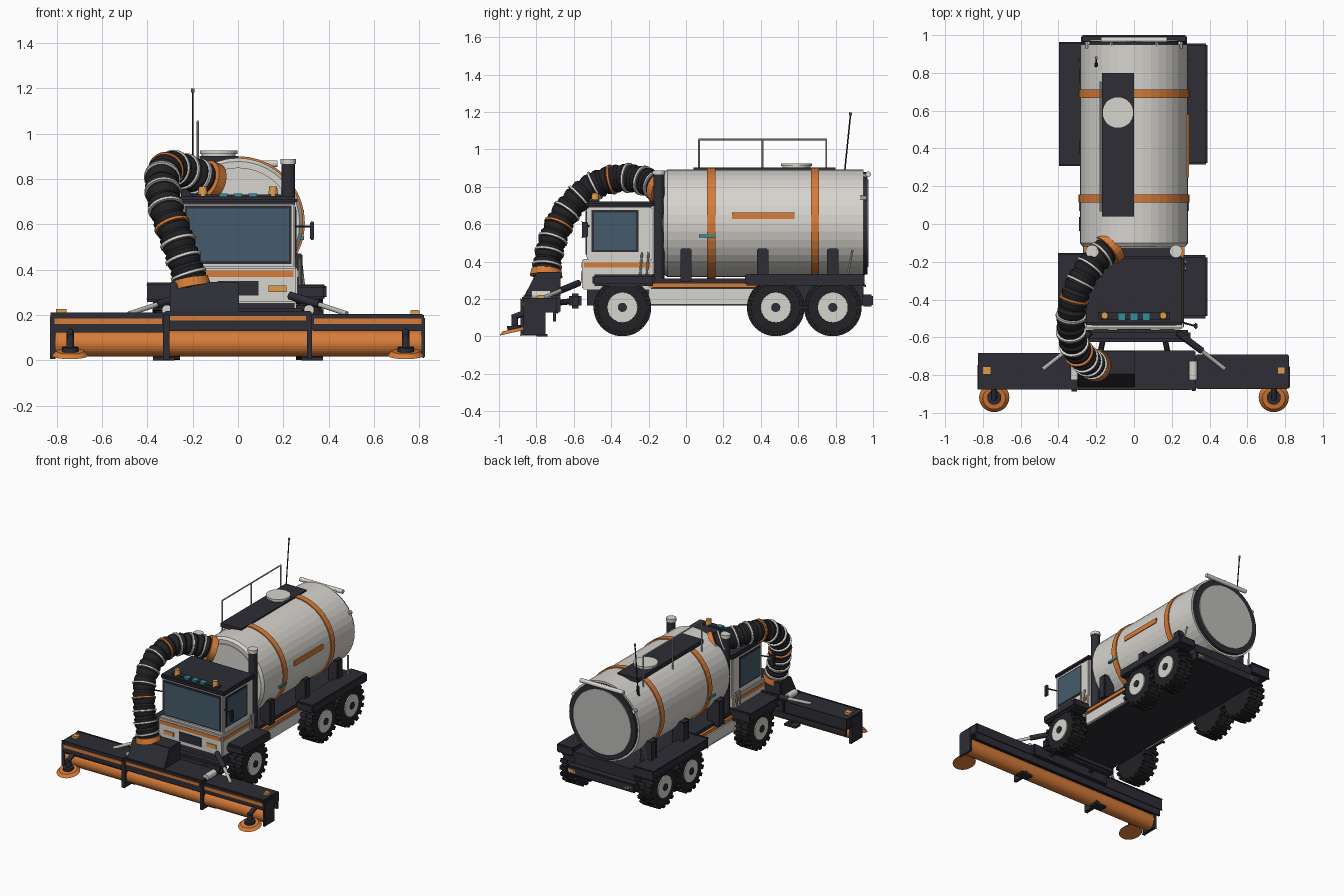
import bpy, bmesh, math
from mathutils import Vector, Matrix

cube = bpy.data.objects.get("Cube")
if cube:
    bpy.data.objects.remove(cube, do_unlink=True)


def material(name, r, g, b):
    m = bpy.data.materials.new(name)
    m.use_nodes = True
    m.diffuse_color = (r, g, b, 1)
    m.node_tree.nodes["Principled BSDF"].inputs["Base Color"].default_value = (r, g, b, 1)
    return m


WHITE = material("off white paint", .68, .66, .62)
ORANGE = material("orange paint", .68, .2, .04)
DARK = material("charcoal paint", .026, .026, .036)
RUBBER = material("black rubber", .016, .016, .019)
GLASS = material("blue grey glass", .06, .105, .145)
AMBER = material("amber lamp", .72, .34, .08)
TEAL = material("teal lamp", .03, .28, .34)
METAL = material("light metal", .5, .5, .48)


def finish(name, bm, mat):
    bmesh.ops.recalc_face_normals(bm, faces=bm.faces)
    mesh = bpy.data.meshes.new(name)
    bm.to_mesh(mesh)
    bm.free()
    mesh.materials.append(mat)
    ob = bpy.data.objects.new(name, mesh)
    bpy.context.collection.objects.link(ob)
    return ob


def box(name, mat, xs, ys, zs, bevel=0, pair=False, taper=None):
    """Box from ranges; pair adds the mirrored twin, taper moves the top front edge."""
    for s in ((1, -1) if pair else (1,)):
        bm = bmesh.new()
        bmesh.ops.create_cube(bm, size=1)
        for v in bm.verts:
            front_top = v.co.y < 0 and v.co.z > 0
            v.co = [r[0] + (c + .5) * (r[1] - r[0]) for r, c in zip((xs, ys, zs), v.co)]
            if taper and front_top:
                v.co.y += taper
            v.co.x *= s
        if bevel:
            bmesh.ops.bevel(bm, geom=bm.edges[:], offset=bevel, segments=2, affect='EDGES')
        finish(name, bm, mat)


def rod(name, mat, a, b, r, r2=None, n=20, pair=False):
    """Round bar or cone between two points."""
    for s in ((1, -1) if pair else (1,)):
        p, q = Vector(a), Vector(b)
        p.x *= s
        q.x *= s
        bm = bmesh.new()
        bmesh.ops.create_cone(bm, cap_ends=True, segments=n, radius1=r,
                              radius2=r if r2 is None else r2, depth=(q - p).length)
        turn = (q - p).to_track_quat('Z', 'Y').to_matrix().to_4x4()
        bm.transform(Matrix.Translation((p + q) / 2) @ turn)
        finish(name, bm, mat)


def disc(name, mat, y0, y1, r, r2=None, x=0, z=.605, n=40):
    rod(name, mat, (x, y0, z), (x, y1, z), r, r2, n)


# Chassis, side sills and bumpers
box("chassis", DARK, (-.25, .25), (-.53, .95), (.165, .31))
box("side_sill", WHITE, (.24, .265), (-.2, .4), (.17, .255), .005, True)
box("sill_stripe", ORANGE, (.24, .268), (-.2, .4), (.262, .285), 0, True)
box("front_bumper", DARK, (-.3, .3), (-.625, -.56), (.15, .23), .015)
box("rear_bumper", DARK, (-.28, .28), (.94, 1), (.16, .225), .008)
box("rear_lamp", AMBER, (.2, .26), (.99, 1), (.18, .205), 0, True)

# Fenders
box("front_fender", DARK, (.25, .39), (-.5, -.165), (.27, .332), .012, True)
box("rear_fender", DARK, (.25, .39), (.315, .955), (.272, .335), .008, True)

# Wheels with lugged tyres
for s in (1, -1):
    for y in (-.34, .48, .785):
        bm = bmesh.new()
        bmesh.ops.create_cone(bm, cap_ends=True, segments=32, radius1=.146, radius2=.146, depth=.115)
        rim = [e for e in bm.edges if abs(e.verts[0].co.z - e.verts[1].co.z) < .01]
        bmesh.ops.bevel(bm, geom=rim, offset=.014, segments=2, affect='EDGES')
        for k in range(36):
            ang = (k // 2 + (k % 2) * .5) * math.tau / 18
            lug = Matrix.Rotation(ang, 4, 'Z') @ Matrix.Translation((.143, 0, .032 * (1 if k % 2 else -1)))
            bmesh.ops.create_cube(bm, size=1, matrix=lug @ Matrix.Diagonal((.022, .026, .055, 1)))
        bm.transform(Matrix.Translation((s * .315, y, .155)) @ Matrix.Rotation(math.pi / 2, 4, 'Y'))
        finish("tyre", bm, RUBBER)
        rod("wheel_disc", WHITE, (s * .3, y, .155), (s * .38, y, .155), .085, .08, 24)
        rod("wheel_hub", DARK, (s * .3, y, .155), (s * .386, y, .155), .025, n=12)

# Tank
disc("tank_shell", WHITE, -.1, .95, .287)
disc("tank_front_cap", WHITE, -.12, -.1, .272, .287)
disc("tank_front_panel", WHITE, -.128, -.1, .245)
disc("tank_rear_rim", DARK, .94, .97, .273)
disc("tank_rear_door", METAL, .95, .977, .235)
for y in (.135, .69):
    disc("tank_band", ORANGE, y - .022, y + .022, .295)
box("tank_side_stripe", ORANGE, (.28, .291), (.245, .58), (.627, .663))
box("tank_marker", TEAL, (.27, .292), (.07, .155), (.53, .545), 0, True)
for y in (0, .41, .785):
    box("tank_saddle", DARK, (.2, .285), (y - .03, y + .03), (.29, .47), .006, True)
rod("rear_grab_bar", WHITE, (-.175, .975, .867), (.175, .975, .867), .015, n=12)
rod("rear_bar_bracket", WHITE, (.12, .94, .855), (.12, .98, .865), .01, n=8, pair=True)
rod("rear_handle", METAL, (.29, .865, .33), (.275, .89, .46), .006, n=8, pair=True)
rod("rear_latch", WHITE, (.245, .93, .74), (.245, .965, .74), .014, n=10, pair=True)

# Catwalk, hatch, railing and aerial
box("catwalk", DARK, (-.17, 0), (.04, .8), (.872, .902))
rod("hatch", WHITE, (-.085, .59, .895), (-.085, .59, .915), .075, n=28)
rod("hatch_lid", WHITE, (-.085, .59, .91), (-.085, .59, .925), .083, n=28)
for y in (.07, .41, .75):
    rod("railing_post", METAL, (-.178, y, .82), (-.178, y, 1.053), .005, n=8)
rod("railing_top", METAL, (-.178, .066, 1.053), (-.178, .754, 1.053), .005, n=8)
rod("aerial", DARK, (-.2, .84, .8), (-.2, .88, 1.19), .004, n=8)
rod("aerial_base", DARK, (-.2, .84, .8), (-.2, .846, .87), .01, n=10)
rod("aerial_tip", ORANGE, (-.2, .879, 1.182), (-.2, .881, 1.198), .008, n=8)

# Exhaust stacks
rod("exhaust_stack", DARK, (.222, -.145, .31), (.222, -.145, .87), .03, pair=True)
rod("exhaust_cap", WHITE, (.222, -.145, .865), (.222, -.145, .888), .034, pair=True)

# Cab
box("cab_lower", WHITE, (-.262, .262), (-.555, -.18), (.25, .415), .008)
box("cab_upper", WHITE, (-.252, .252), (-.528, -.18), (.4, .695), .008)
box("cab_roof", DARK, (-.262, .262), (-.535, -.17), (.688, .722), .01)
box("windshield_frame", DARK, (-.237, .237), (-.533, -.52), (.425, .682))
box("windshield", GLASS, (-.225, .225), (-.537, -.52), (.437, .67))
box("side_window_frame", DARK, (.24, .255), (-.505, -.255), (.45, .675), 0, True)
box("side_window", GLASS, (.24, .258), (-.493, -.267), (.462, .663), 0, True)
box("cab_front_stripe", ORANGE, (-.245, .245), (-.559, -.54), (.368, .395))
box("cab_side_stripe", ORANGE, (.25, .266), (-.545, -.19), (.368, .395), 0, True)
box("grille", DARK, (-.09, .09), (-.56, -.54), (.285, .35))
box("headlight", AMBER, (.135, .215), (-.562, -.54), (.302, .33), 0, True)
rod("cab_handrail", METAL, (.272, -.245, .33), (.272, -.235, .45), .006, n=8, pair=True)
rod("cab_handrail", METAL, (.272, -.21, .33), (.272, -.2, .45), .006, n=8, pair=True)
rod("mirror_arm", DARK, (.25, -.52, .59), (.325, -.54, .59), .005, n=8, pair=True)
box("mirror", DARK, (.318, .336), (-.555, -.525), (.53, .612), .004, True)
box("roof_light_bar", DARK, (-.19, .19), (-.505, -.465), (.718, .732))
rod("beacon", AMBER, (.155, -.485, .725), (.155, -.485, .766), .022, .018, 14, True)
for x in (-.065, 0, .065):
    box("roof_lamp", TEAL, (x - .018, x + .018), (-.512, -.475), (.72, .736))

# Sweeper head
box("sweeper_wing", DARK, (.325, .82), (-.87, -.69), (.128, .205), .006, True)
box("sweeper_centre", DARK, (-.325, .325), (-.876, -.67), (.128, .218), .006)
box("sweeper_back_wall", DARK, (-.815, .815), (-.71, -.695), (.08, .14))
box("wing_stripe", ORANGE, (.335, .81), (-.874, -.86), (.16, .184), 0, True)
box("centre_stripe", ORANGE, (-.3, .3), (-.88, -.86), (.176, .196))
box("sweeper_end_plate", DARK, (.81, .825), (-.87, -.75), (.01, .19), .004, True)
box("sweeper_divider", DARK, (.305, .327), (-.884, -.76), (.005, .2), .003, True)
box("divider_foot", DARK, (.28, .375), (-.8, -.74), (0, .014), 0, True)
rod("roller_brush", ORANGE, (-.81, -.808, .075), (.81, -.808, .075), .058, n=28)
box("wing_marker", AMBER, (.76, .8), (-.795, -.757), (.2, .222), .003, True)
rod("hinge_barrel", WHITE, (.313, -.825, .222), (.313, -.725, .222), .023, n=16, pair=True)
rod("wing_cylinder", DARK, (.23, -.575, .285), (.36, -.672, .245), .018, n=12, pair=True)
rod("wing_piston", METAL, (.35, -.665, .248), (.48, -.767, .205), .011, n=12, pair=True)
rod("push_arm", DARK, (.16, -.59, .19), (.18, -.69, .18), .016, n=10, pair=True)

# Corner brushes
rod("corner_brush", ORANGE, (.74, -.918, .022), (.74, -.922, .04), .08, .06, 28, True)
rod("corner_brush_plate", DARK, (.74, -.918, .038), (.74, -.92, .058), .037, n=18, pair=True)
rod("corner_brush_motor", DARK, (.74, -.916, .05), (.74, -.916, .11), .018, n=14, pair=True)
rod("corner_brush_arm", DARK, (.74, -.93, .1), (.74, -.85, .13), .016, n=12, pair=True)

# Suction nozzle
box("nozzle_box", DARK, (-.3, .005), (-.868, -.672), (.21, .345), .004, taper=.07)
rod("nozzle_collar", ORANGE, (-.205, -.748, .322), (-.212, -.745, .36), .088, .08, 24)

# Suction hose: smooth path swept with a ribbed radius
ctrl = [Vector(p) for p in (
    (-.2, -.75, .32), (-.235, -.735, .43), (-.275, -.7, .55), (-.32, -.63, .68),
    (-.335, -.5, .8), (-.3, -.345, .847), (-.22, -.21, .828), (-.12, -.12, .785))]


def path(t):
    """Point on a smooth spline through the control points, t from 0 to 1."""
    f = min(t, .9999) * (len(ctrl) - 1)
    i, u = int(f), f % 1
    p = [ctrl[min(max(i + k, 0), len(ctrl) - 1)] for k in (-1, 0, 1, 2)]
    m1, m2 = (p[2] - p[0]) / 2, (p[3] - p[1]) / 2
    a, b = 3 * u ** 2 - 2 * u ** 3, u ** 3 - u ** 2
    return p[1] * (1 - a) + p[2] * a + m1 * (b - u ** 2 + u) + m2 * b


def tangent(t):
    return (path(min(t + .01, 1)) - path(max(t - .01, 0))).normalized()


RIBS, STEPS, SIDES = 24, 3, 20
bm = bmesh.new()
loops = []
for j in range(RIBS * STEPS + 1):
    t = j / (RIBS * STEPS)
    d = tangent(t)
    u = (Vector((1, 0, 0)) - d * d.x).normalized()
    w = d.cross(u)
    r = (.066, .073, .076)[j % STEPS]
    loops.append([bm.verts.new(path(t) + (u * math.cos(a) + w * math.sin(a)) * r)
                  for a in (k * math.tau / SIDES for k in range(SIDES))])
for la, lb in zip(loops, loops[1:]):
    for k in range(SIDES):
        n = (k + 1) % SIDES
        bm.faces.new((la[k], la[n], lb[n], lb[k]))
bm.faces.new(loops[0])
bm.faces.new(loops[-1])
finish("suction_hose", bm, RUBBER)

for k in range(1, 12):
    c, d = path(k / 12), tangent(k / 12)
    rod("hose_ring", ORANGE if k in (4, 8) else WHITE, c - d * .006, c + d * .006, .081, n=24)
c, d = path(1), tangent(1)
rod("hose_flange", ORANGE, c - d * .035, c + d * .01, .09, n=24)
